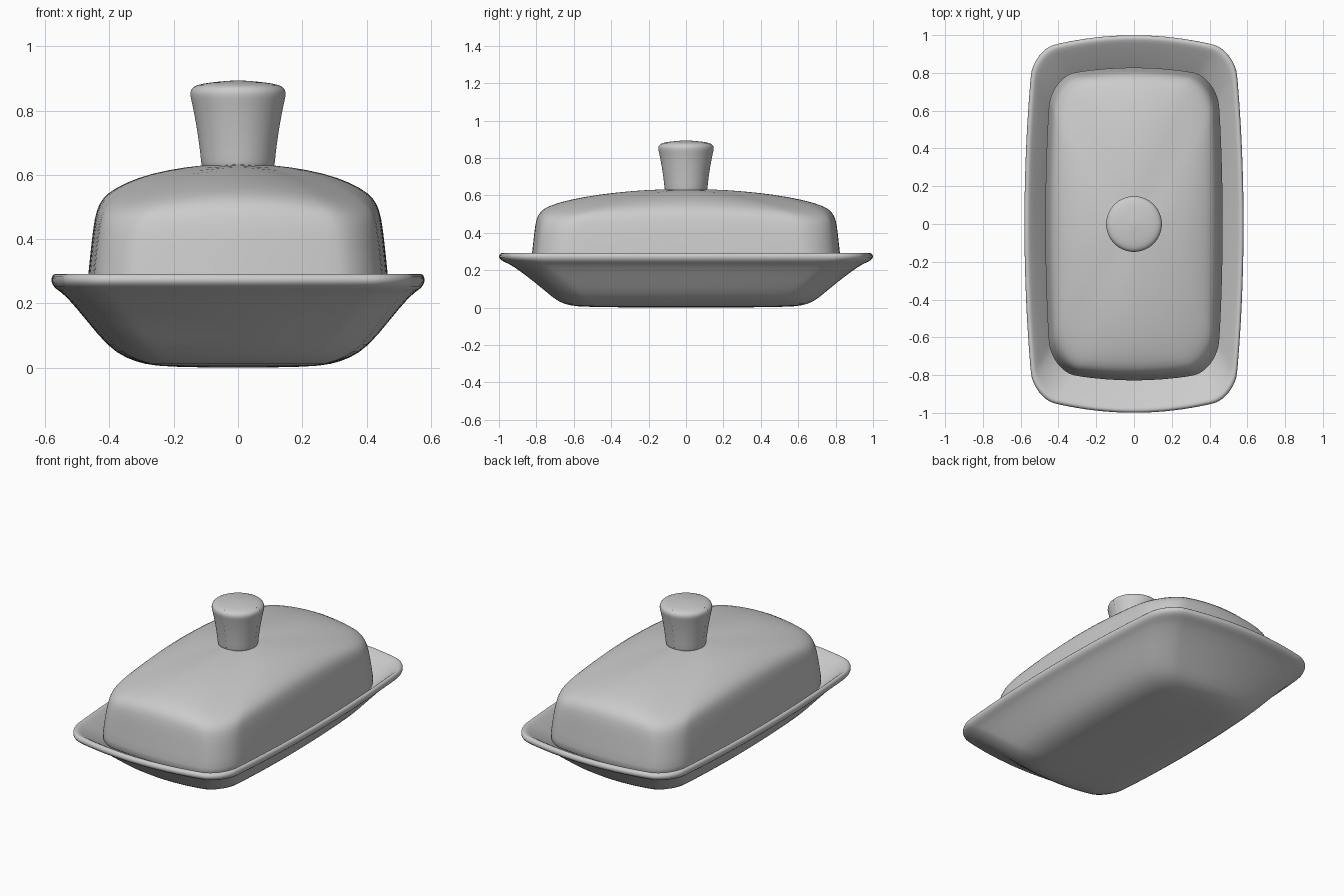
import bpy, bmesh
from math import sin, cos, pi

if "Cube" in bpy.data.objects:
    bpy.data.objects.remove(bpy.data.objects["Cube"])


def outline(a, b, k, bow):
    """Rounded rectangle with gently bowed sides; k is corner roundness."""
    rx, ry = k * a, k * (a + (b - a) * k)
    quad = [(a, (b - ry) * i / 5) for i in range(5)]
    quad += [(a - rx + rx * cos(t), b - ry + ry * sin(t))
             for t in (pi / 2 * i / 8 for i in range(9))]
    quad += [((a - rx) * i / 4, b) for i in range(3, -1, -1)]
    quad = [(x * (1 - bow * (y / b) ** 2), y * (1 - bow * (x / a) ** 2)) for x, y in quad]
    half = quad + [(-x, y) for x, y in quad[-2::-1]]
    return half + [(x, -y) for x, y in half[-2:0:-1]]


def loft(name, rings):
    """Rings of (half width, half length, z, roundness, bow, corner drop)."""
    bm = bmesh.new()
    loops = []
    for a, b, z, k, bow, drop in rings:
        loops.append([bm.verts.new((x, y, z - drop * (x / a * y / b) ** 2))
                      for x, y in outline(a, b, k, bow)])
    n = len(loops[0])
    for lo, hi in zip(loops, loops[1:]):
        for i in range(n):
            j = (i + 1) % n
            bm.faces.new((lo[i], lo[j], hi[j], hi[i]))
    bm.faces.new(loops[0][::-1])
    bm.faces.new(loops[-1])
    return finish(name, bm)


def finish(name, bm):
    bmesh.ops.recalc_face_normals(bm, faces=bm.faces)
    mesh = bpy.data.meshes.new(name)
    bm.to_mesh(mesh)
    bm.free()
    mesh.shade_smooth()
    ob = bpy.data.objects.new(name, mesh)
    bpy.context.collection.objects.link(ob)
    sub = ob.modifiers.new("smooth", "SUBSURF")
    sub.levels = sub.render_levels = 1
    return ob


# Tray: underside, rolled rim, then the sloping inside and floor
tray = [(.02, .04, 0, .3), (.22, .54, .002, .3), (.29, .62, .01, .3), (.35, .68, .03, .3),
        (.405, .725, .065, .28), (.47, .82, .145, .25), (.54, .935, .23, .22),
        (.565, .97, .242, .22), (.58, 1.0, .26, .22), (.582, 1.002, .278, .22),
        (.574, .992, .293, .22), (.56, .975, .292, .22), (.54, .945, .272, .22),
        (.475, .835, .2, .25), (.42, .745, .125, .28), (.37, .68, .065, .3),
        (.3, .6, .04, .3), (.02, .04, .035, .3)]
loft("tray", [(*r, .08, 0) for r in tray])

# Lid: hollow shell, with a domed top that drops towards the corners
lid = [(.475, .835, .195, .3, .06, 0), (.466, .823, .293, .3, .06, 0),
       (.456, .813, .39, .31, .06, .01), (.446, .803, .47, .33, .06, .03),
       (.433, .783, .51, .36, .06, .045), (.408, .742, .543, .4, .06, .055),
       (.35, .63, .576, .45, .05, .055), (.27, .47, .605, .5, .04, .04),
       (.16, .28, .625, .7, .02, .02), (.08, .14, .632, .9, 0, .01),
       (.01, .02, .634, 1, 0, 0)]
inner = [(a * .94, b * .965, z - .028 * (z > .4), k, bow, d)
         for a, b, z, k, bow, d in lid]
loft("lid", inner[::-1] + lid)

# Knob: flared lathe shape with a softly domed cap
profile = [(.112, .59), (.114, .64), (.12, .69), (.13, .76), (.144, .83), (.15, .85),
           (.146, .868), (.13, .88), (.09, .887), (.04, .892), (.005, .894)]
loft("knob", [(r, r, z, 1, 0, 0) for r, z in profile])
